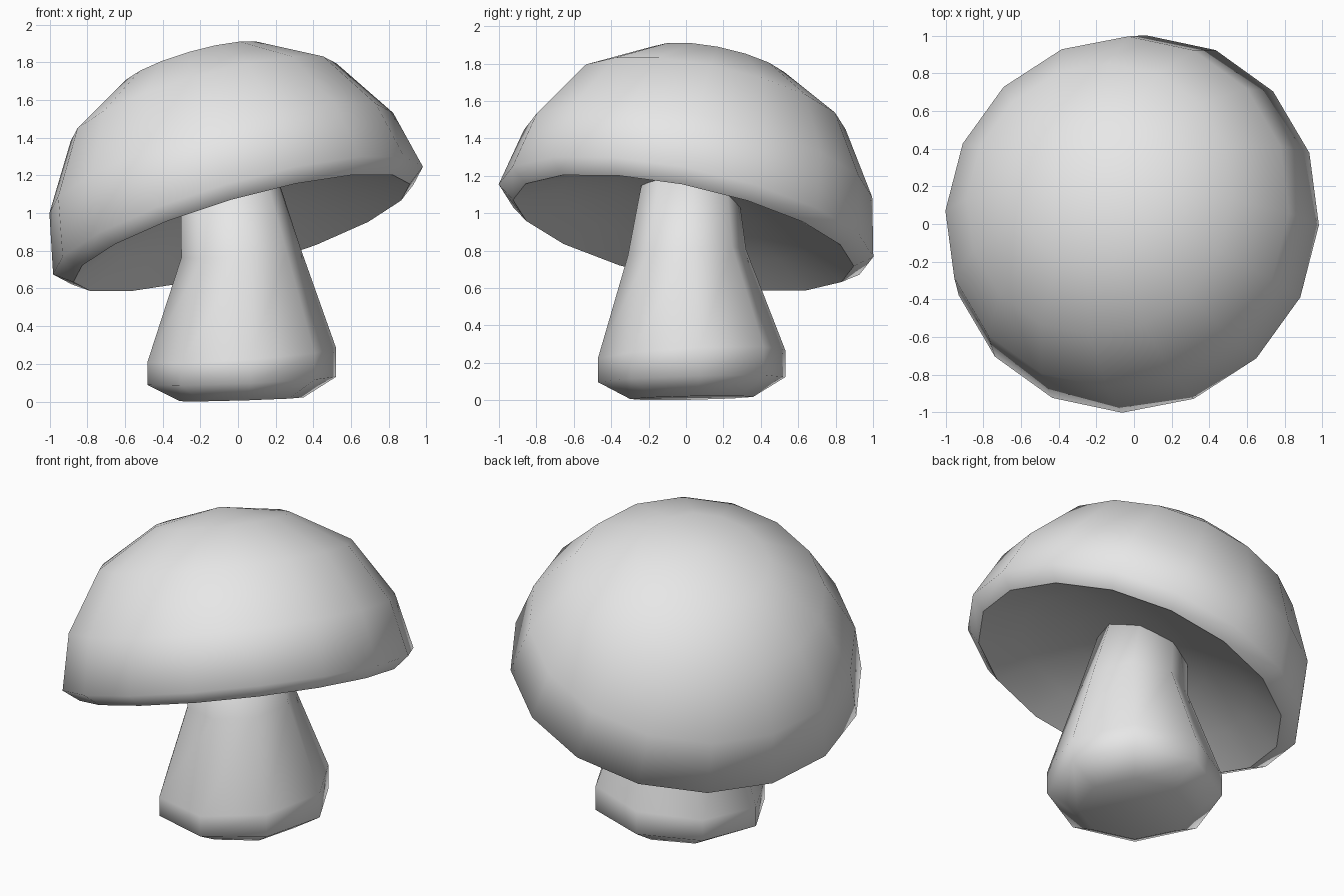
import bpy, bmesh, math
from mathutils import Vector

default = bpy.data.objects.get("Cube")
if default:
    bpy.data.objects.remove(default, do_unlink=True)

# Single plain grey
grey = bpy.data.materials.new("light_grey")
grey.use_nodes = True
grey.diffuse_color = (0.8, 0.8, 0.8, 1)
grey.node_tree.nodes["Principled BSDF"].inputs["Base Color"].default_value = (0.8, 0.8, 0.8, 1)


def circle(bm, sides, radius, phase, place):
    """Add a ring of vertices, each moved into position by place(x, y)."""
    ring = []
    for i in range(sides):
        a = 2 * math.pi * i / sides + math.radians(phase)
        ring.append(bm.verts.new(place(radius * math.cos(a), radius * math.sin(a))))
    return ring


def bridge(bm, low, high):
    n = len(low)
    for i in range(n):
        j = (i + 1) % n
        bm.faces.new((low[i], low[j], high[j], high[i]))


def fan(bm, ring, tip):
    for i in range(len(ring)):
        bm.faces.new((ring[i], ring[(i + 1) % len(ring)], tip))


def finish(bm, name):
    mesh = bpy.data.meshes.new(name)
    for f in bm.faces:
        f.smooth = True
    bm.to_mesh(mesh)
    bm.free()
    mesh.materials.append(grey)
    obj = bpy.data.objects.new(name, mesh)
    bpy.context.collection.objects.link(obj)
    return obj


def cap_shell(name, profile, tip_height, inward=False):
    """Revolve (radius, height) rings, close at the axis, tilt into place."""
    bm = bmesh.new()
    rings = [circle(bm, 16, r, -2, lambda x, y, h=h: Vector((x, y, h))) for r, h in profile]
    for a, b in zip(rings, rings[1:]):
        bridge(bm, a, b)
    fan(bm, rings[-1], bm.verts.new((0, 0, tip_height)))
    if inward:
        bmesh.ops.reverse_faces(bm, faces=bm.faces[:])
    obj = finish(bm, name)
    axis = Vector((-0.29, 0.212, 1))
    obj.rotation_mode = 'QUATERNION'
    obj.rotation_quaternion = Vector((0, 0, 1)).rotation_difference(axis)
    obj.location = (0, 0, 0.96)
    return obj


# Cap: rounded top with turned-in lip, and a hollowed underside
lip = (0.93, -0.07)
cap_shell("cap_top", [lip, (1.022, 0), (0.95, 0.325), (0.735, 0.667), (0.39, 0.872)], 0.944)
cap_shell("cap_underside", [lip, (0.7, 0.03), (0.4, 0.12)], 0.17, inward=True)

# Stem: slightly leaning rings given as (centre x, y, z, radius, slope x, slope y)
levels = [
    (0.02, 0.03, 0.012, 0.33, 0.03, 0.02),
    (0.02, 0.03, 0.11, 0.503, 0.04, 0.03),
    (0.02, 0.03, 0.245, 0.503, 0.07, 0.05),
    (0.015, 0.005, 0.79, 0.317, 0.08, 0.06),
    (-0.055, 0.02, 1.2, 0.25, 0.15, 0.0),
]
bm = bmesh.new()
rings = []
for cx, cy, cz, r, sx, sy in levels:
    rings.append(circle(bm, 8, r, 5, lambda x, y: Vector((cx + x, cy + y, cz + sx * x + sy * y))))
for a, b in zip(rings, rings[1:]):
    bridge(bm, a, b)
bm.faces.new(rings[0][::-1])
bm.faces.new(rings[-1])
finish(bm, "stem")
